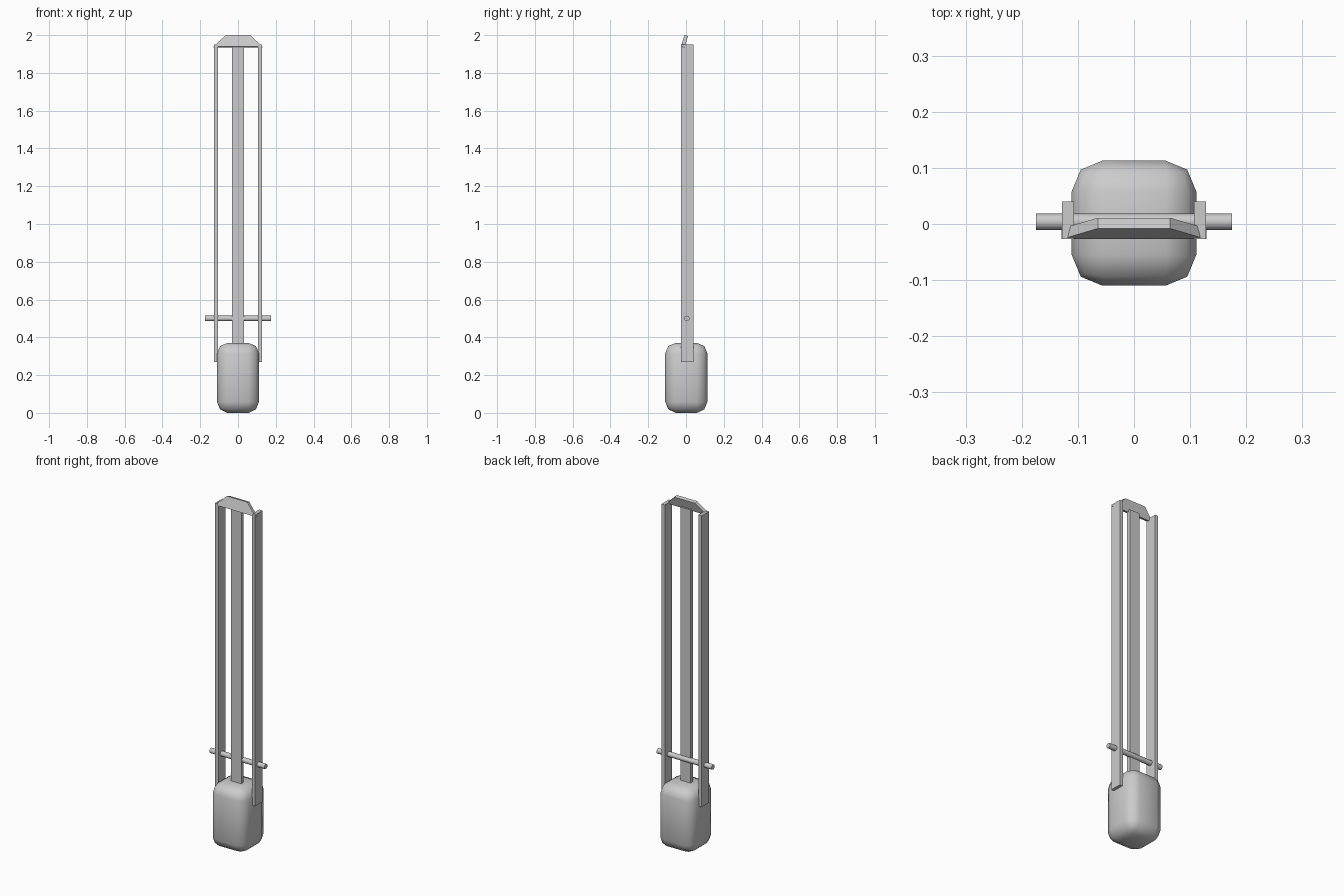
import bpy, bmesh

if "Cube" in bpy.data.objects:
    bpy.data.objects.remove(bpy.data.objects["Cube"])


def box(name, x, y, z):
    bm = bmesh.new()
    bmesh.ops.create_cube(bm, size=1)
    for v in bm.verts:
        for i, (a, b) in enumerate((x, y, z)):
            v.co[i] = a if v.co[i] < 0 else b
    me = bpy.data.meshes.new(name)
    bm.to_mesh(me)
    bm.free()
    ob = bpy.data.objects.new(name, me)
    bpy.context.collection.objects.link(ob)
    return ob


def smooth(ob, angle):
    bpy.ops.object.select_all(action='DESELECT')
    ob.select_set(True)
    bpy.context.view_layer.objects.active = ob
    bpy.ops.object.shade_smooth_by_angle(angle=angle)


# rounded weight at the bottom
weight = box("bottom_weight", (-0.111, 0.111), (-0.11, 0.113), (0.003, 0.37))
bm = bmesh.new()
bm.from_mesh(weight.data)
bmesh.ops.bevel(bm, geom=bm.edges[:], offset=0.055, segments=2,
                profile=0.5, affect='EDGES')
low = min(v.co.z for v in bm.verts)
for v in bm.verts:
    if v.co.z < low + 1e-5:
        v.co.z = 0
bm.to_mesh(weight.data)
bm.free()
smooth(weight, 0.9)

# side rails and centre strip
for side, s in (("left", -1), ("right", 1)):
    box(side + "_rail", sorted((s * 0.107, s * 0.128)), (-0.027, 0.04), (0.27, 1.95))
box("centre_strip", (-0.032, 0.032), (-0.016, 0.005), (0.3, 1.945))

# cross rod
bpy.ops.mesh.primitive_cylinder_add(vertices=12, radius=0.0145, depth=0.35,
                                    location=(0, 0.004, 0.5), rotation=(0, 1.5707963, 0))
rod = bpy.context.object
rod.name = "cross_rod"
smooth(rod, 0.7)

# tilted trapezoid cap: taper the box upwards, then lean it back
cap = box("top_cap", (-0.129, 0.129), (-0.027, -0.008), (1.94, 2.0))
for v in cap.data.vertices:
    back = v.co.y > -0.02
    if v.co.z > 1.97:
        v.co.x *= 0.5
        v.co.y += 0.019
    if back:
        v.co.z -= 0.005
